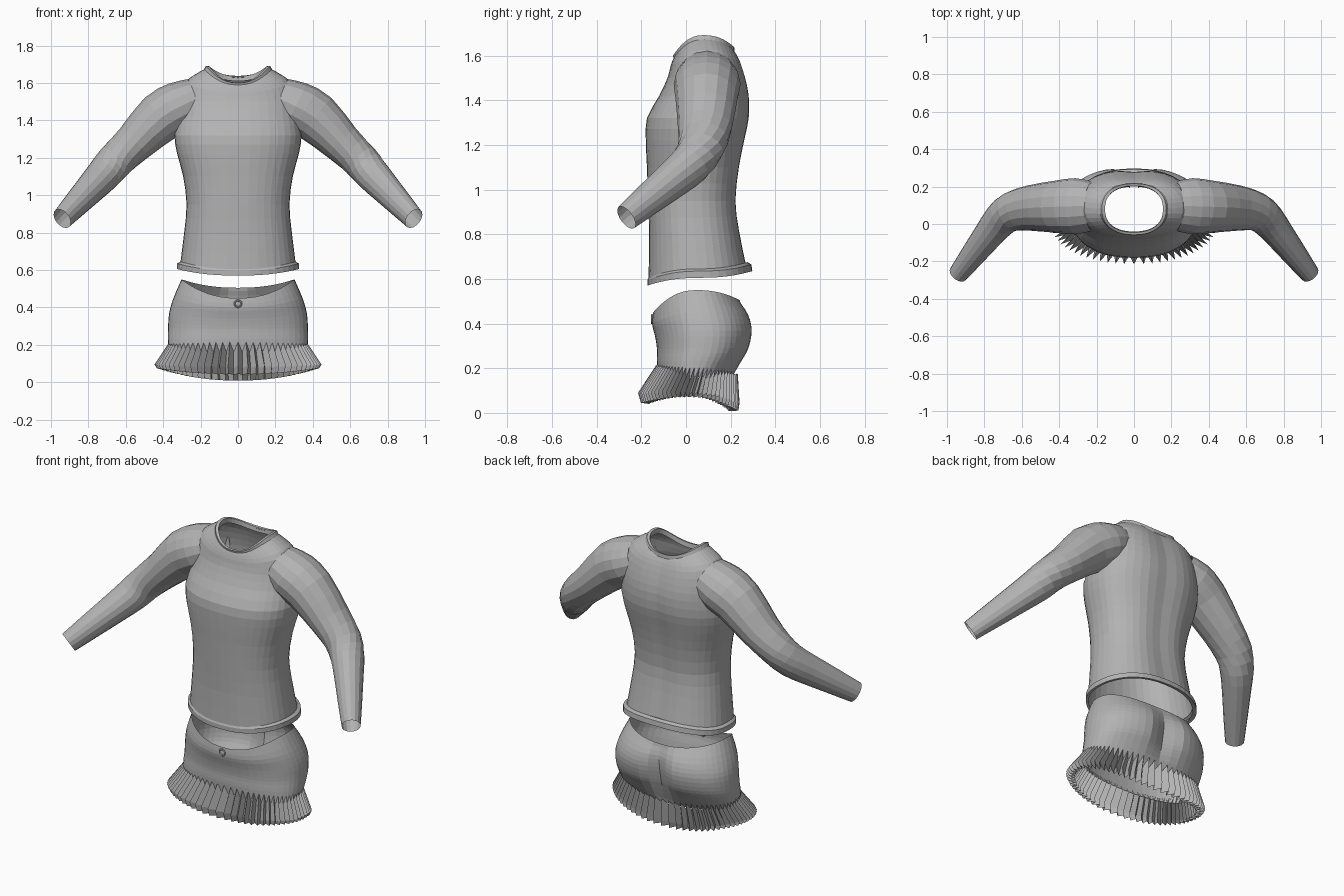
import bpy, bmesh, math
from mathutils import Vector

old = bpy.data.objects.get("Cube")
if old:
    bpy.data.objects.remove(old)

fabric = bpy.data.materials.new("grey fabric")
fabric.use_nodes = True
GREY = (0.45, 0.45, 0.45, 1)
fabric.diffuse_color = GREY
fabric.node_tree.nodes["Principled BSDF"].inputs["Base Color"].default_value = GREY


def loft(name, rings):
    """Bridge equal-length closed rings into an open tube."""
    bm = bmesh.new()
    rows = [[bm.verts.new(p) for p in ring] for ring in rings]
    n = len(rows[0])
    for a, b in zip(rows, rows[1:]):
        for i in range(n):
            j = (i + 1) % n
            bm.faces.new((a[i], a[j], b[j], b[i]))
    mesh = bpy.data.meshes.new(name)
    bm.to_mesh(mesh)
    bm.free()
    mesh.materials.append(fabric)
    obj = bpy.data.objects.new(name, mesh)
    bpy.context.collection.objects.link(obj)
    return obj


def spline(keys, steps):
    """Catmull-Rom interpolation through tuples of any length."""
    out = []
    last = len(keys) - 1
    for i in range(last):
        quad = [keys[max(0, min(last, k))] for k in range(i - 1, i + 3)]
        for s in range(steps):
            t = s / steps
            out.append(tuple(
                b + t / 2 * (c - a + t * (2 * a - 5 * b + 4 * c - d + t * (3 * (b - c) + d - a)))
                for a, b, c, d in zip(*quad)))
    return out + [keys[-1]]


def body_ring(key, sides, power=2.3, groove=0):
    """Key: half width, front y, back y, then z at front, side and back."""
    w, yf, yb, zf, zs, zb = key
    mid, half = (yf + yb) / 2, (yb - yf) / 2
    pts = []
    for i in range(sides):
        a = math.tau * i / sides
        c, s = math.cos(a), math.sin(a)
        x = w * math.copysign(abs(c) ** (2 / power), c)
        k = math.copysign(abs(s) ** (2 / power), s)
        z = zs + ((zf if s < 0 else zb) - zs) * s * s
        y = mid + half * k
        if s > 0:
            y -= groove * math.exp(-(x / 0.07) ** 2)
        pts.append((x, y, z))
    return pts


def level(w, yf, yb, z):
    return (w, yf, yb, z, z, z)


# Sweater body
torso = [
    (0.308, -0.168, 0.275, 0.60, 0.64, 0.67),
    (0.288, -0.165, 0.245, 0.79, 0.80, 0.82),
    level(0.275, -0.17, 0.23, 0.95),
    level(0.293, -0.175, 0.245, 1.1),
    level(0.325, -0.18, 0.268, 1.22),
    level(0.34, -0.175, 0.288, 1.32),
    level(0.325, -0.12, 0.288, 1.42),
    (0.315, -0.083, 0.272, 1.5, 1.51, 1.5),
    (0.285, -0.07, 0.25, 1.55, 1.6, 1.57),
    (0.23, -0.06, 0.23, 1.58, 1.645, 1.61),
    (0.168, -0.052, 0.212, 1.595, 1.68, 1.63),
]
loft("sweater_body", [body_ring(k, 40, groove=0.012) for k in spline(torso, 2)])

# Folded hem and neckband
loft("sweater_hem", [body_ring(k, 40) for k in (
    (0.308, -0.168, 0.275, 0.605, 0.645, 0.675),
    (0.325, -0.173, 0.293, 0.595, 0.635, 0.665),
    (0.325, -0.173, 0.297, 0.57, 0.605, 0.635),
    (0.305, -0.163, 0.275, 0.575, 0.61, 0.64))])
loft("neckband", [body_ring(k, 40) for k in (
    (0.185, -0.052, 0.218, 1.575, 1.668, 1.615),
    (0.172, -0.058, 0.216, 1.6, 1.692, 1.638),
    (0.155, -0.045, 0.204, 1.602, 1.69, 1.635),
    (0.157, -0.04, 0.2, 1.575, 1.66, 1.61))])

# Sleeves: centre x, y, z, then horizontal and upright radius
sleeve = [
    (0.22, 0.095, 1.515, 0.13, 0.115),
    (0.31, 0.095, 1.475, 0.15, 0.135),
    (0.415, 0.092, 1.415, 0.14, 0.135),
    (0.555, 0.085, 1.28, 0.122, 0.108),
    (0.655, 0.065, 1.185, 0.105, 0.098),
    (0.715, 0.02, 1.115, 0.093, 0.094),
    (0.78, -0.06, 1.045, 0.08, 0.085),
    (0.865, -0.17, 0.955, 0.066, 0.072),
    (0.94, -0.267, 0.875, 0.052, 0.06),
]


def sleeve_rings(side):
    path = spline(sleeve, 2)
    rings = []
    for i, k in enumerate(path):
        ahead, behind = path[min(i + 1, len(path) - 1)], path[max(i - 1, 0)]
        along = (Vector(ahead[:3]) - Vector(behind[:3])).normalized()
        flat = Vector((0, 0, 1)).cross(along).normalized()
        up = along.cross(flat)
        ring = []
        for j in range(16):
            a = math.tau * j / 16
            p = Vector(k[:3]) + flat * k[3] * math.cos(a) + up * k[4] * math.sin(a)
            ring.append((p.x * side, p.y, p.z))
        rings.append(ring if side > 0 else ring[::-1])
    return rings


for name, side in (("left_sleeve", 1), ("right_sleeve", -1)):
    loft(name, sleeve_rings(side))

# Skirt, with a back cleft that fades at the waist and the lower edge
skirt = [
    (0.37, -0.125, 0.20, 0.17, 0.16, 0.14),
    (0.375, -0.13, 0.255, 0.23, 0.23, 0.23),
    (0.374, -0.13, 0.29, 0.285, 0.29, 0.29),
    (0.368, -0.138, 0.305, 0.34, 0.37, 0.37),
    (0.345, -0.152, 0.288, 0.40, 0.45, 0.44),
    (0.302, -0.147, 0.24, 0.45, 0.55, 0.505),
]
rows = spline(skirt, 3)
loft("skirt", [
    body_ring(k, 48, 2.25, 0.055 * math.sin(math.pi * i / (len(rows) - 1)))
    for i, k in enumerate(rows)])

# Pleated ruffle: outer folds alternate with inner folds
PLEATS = 66


def pleat_ring(outer, inner):
    a, b = (body_ring(k, PLEATS * 2, 2.2) for k in (outer, inner))
    return [a[i] if i % 2 else b[i] for i in range(PLEATS * 2)]


loft("ruffle", [
    pleat_ring((0.374, -0.133, 0.232, 0.215, 0.205, 0.175),
               (0.362, -0.12, 0.195, 0.165, 0.155, 0.13)),
    pleat_ring((0.447, -0.215, 0.24, 0.09, 0.095, 0.045),
               (0.40, -0.168, 0.195, 0.075, 0.08, 0.03)),
    pleat_ring((0.435, -0.202, 0.235, 0.045, 0.075, 0.01),
               (0.398, -0.165, 0.193, 0.04, 0.07, 0.008)),
])

# Waist button
bpy.ops.mesh.primitive_torus_add(
    location=(0, -0.152, 0.42), rotation=(math.pi / 2, 0, 0),
    major_radius=0.018, minor_radius=0.005, major_segments=16, minor_segments=6)
button = bpy.context.object
button.name = "waist_button"
button.data.materials.append(fabric)
